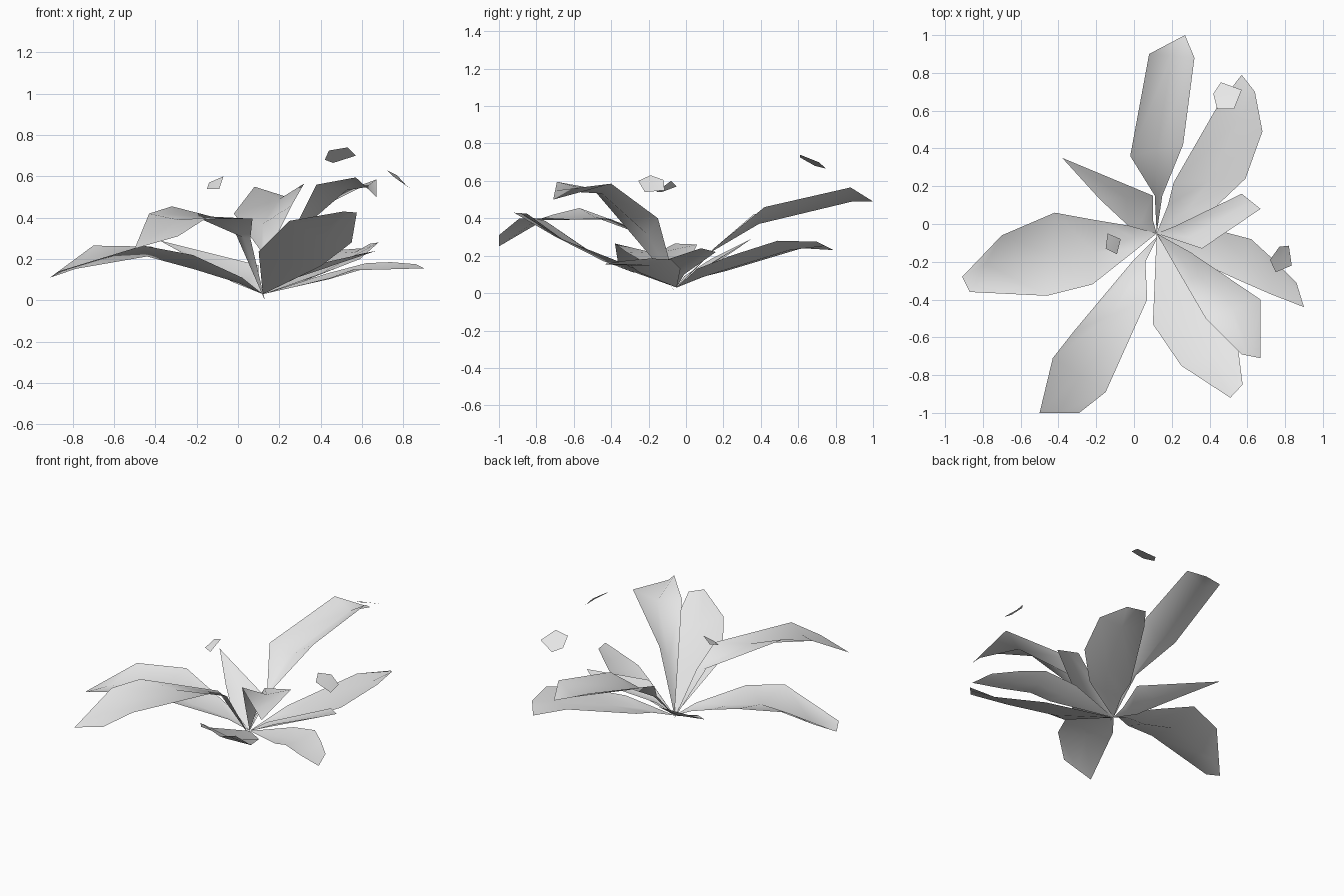
import bpy
from mathutils import Vector

cube = bpy.data.objects.get("Cube")
if cube:
    bpy.data.objects.remove(cube)

grey = bpy.data.materials.new("pale_grey")
grey.use_nodes = True
grey.diffuse_color = (0.8, 0.8, 0.8, 1)
grey.node_tree.nodes["Principled BSDF"].inputs["Base Color"].default_value = (0.8, 0.8, 0.8, 1)

CROWN = (0.12, -0.05, 0.03)


def add_sheet(name, verts, faces):
    mesh = bpy.data.meshes.new(name)
    mesh.from_pydata(verts, [], faces)
    mesh.materials.append(grey)
    mesh.shade_smooth()
    obj = bpy.data.objects.new(name, mesh)
    bpy.context.collection.objects.link(obj)
    return obj


def add_leaf(name, rows, sag, tip=None, base=CROWN):
    """Folded leaf: rows of (left, right) edge points with a sunken midrib."""
    verts, faces = [Vector(base)], []
    for i, (left, right) in enumerate(rows):
        left, right = Vector(left), Vector(right)
        mid = (left + right) / 2
        if tip or i < len(rows) - 1:
            mid.z -= sag * min(1, (left - right).length * 4)
        verts += [left, mid, right]
        l, m, r = range(len(verts) - 3, len(verts))
        if i == 0:
            faces += [(0, r, m), (0, m, l)]
        else:
            faces += [(m - 3, r - 3, r, m), (l - 3, m - 3, m, l)]
    if tip:
        verts.append(Vector(tip))
        faces += [(m, r, len(verts) - 1), (l, m, len(verts) - 1)]
    return add_sheet(name, verts, faces)


def add_petal(name, rim):
    """Small loose petal: a fan around its centre."""
    rim = [Vector(p) for p in rim]
    centre = sum(rim, Vector()) / len(rim)
    n = len(rim)
    add_sheet(name, rim + [centre], [((i + 1) % n, i, n) for i in range(n)])


# Leaves round the crown
add_leaf("back_leaf", [
    ((.11, .15, .24), (.15, .15, .24)),
    ((-.02, .36, .42), (.26, .42, .46)),
    ((.08, .9, .55), (.32, .88, .565))], .07, tip=(.27, 1, .49))

add_leaf("back_left_leaf", [
    ((.18, .1, .09), (.4, .06, .13)),
    ((.21, .22, .12), (.59, .24, .2)),
    ((.44, .62, .24), (.68, .49, .28)),
    ((.57, .79, .23), (.64, .7, .275))], .03)

add_leaf("left_small_leaf", [
    ((.22, -.01, .1), (.36, -.13, .17)),
    ((.57, .16, .22), (.67, .08, .24))], .03)

add_leaf("left_low_leaf", [
    ((.43, -.03, .13), (.45, -.25, .11)),
    ((.62, -.08, .18), (.56, -.3, .15)),
    ((.74, -.19, .185), (.72, -.37, .15)),
    ((.86, -.31, .175), (.9, -.44, .155))], .02)

add_leaf("front_left_high_leaf", [
    ((.3, -.15, .4), (.24, -.26, .28)),
    ((.67, -.4, .585), (.38, -.5, .56)),
    ((.67, -.71, .5), (.57, -.69, .595))], .04)

add_leaf("front_left_leaf", [
    ((.4, -.35, .165), (.1, -.53, .235)),
    ((.55, -.65, .28), (.25, -.75, .385)),
    ((.575, -.85, .425), (.51, -.92, .43))], .03)

add_leaf("front_right_leaf", [
    ((.06, -.2, .3), (-.01, -.2, .32)),
    ((.07, -.4, .395), (-.32, -.57, .455)),
    ((-.15, -.89, .4), (-.43, -.71, .42)),
    ((-.29, -1, .31), (-.5, -1, .25))], .02, base=(.13, -.06, 0))

add_leaf("right_leaf", [
    ((.02, -.13, .11), (-.02, -.01, .11)),
    ((-.22, -.32, .22), (-.2, .02, .18)),
    ((-.46, -.38, .265), (-.42, .06, .26)),
    ((-.87, -.36, .14), (-.7, -.06, .265))], .05, tip=(-.91, -.28, .11))

add_leaf("back_right_leaf", [
    ((-.03, -.01, .09), (.1, .02, .08)),
    ((-.18, .13, .18), (.1, .15, .17))], .03, tip=(-.38, .35, .29))

# Loose petals above the leaves
add_petal("right_petal", [
    (-.14, -.05, .57), (-.07, -.08, .6), (-.09, -.16, .54), (-.15, -.13, .54)])
add_petal("back_petal", [
    (.42, .69, .68), (.46, .75, .665), (.57, .71, .7), (.53, .61, .74), (.44, .61, .725)])
add_petal("left_petal", [
    (.72, -.19, .63), (.77, -.12, .605), (.82, -.115, .55), (.835, -.22, .54), (.75, -.255, .6)])
